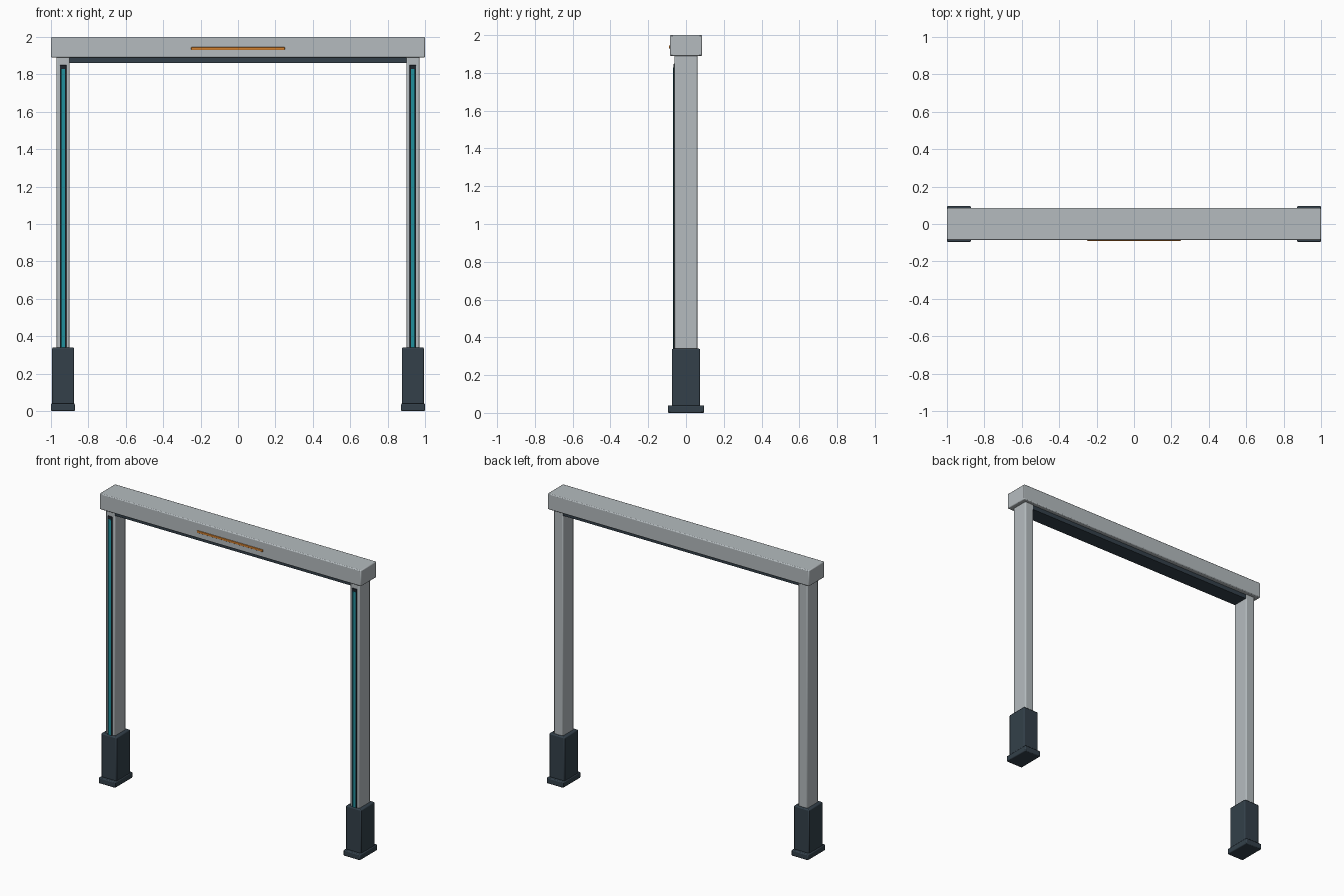
import bpy

cube = bpy.data.objects.get("Cube")
if cube:
    bpy.data.objects.remove(cube, do_unlink=True)


def material(name, rgb):
    m = bpy.data.materials.new(name)
    m.use_nodes = True
    m.diffuse_color = (*rgb, 1)
    bsdf = next(n for n in m.node_tree.nodes if n.type == "BSDF_PRINCIPLED")
    bsdf.inputs["Base Color"].default_value = (*rgb, 1)
    return m


METAL = material("light grey metal", (0.46, 0.50, 0.52))
SLATE = material("dark slate", (0.033, 0.051, 0.068))
BLACK = material("near black trim", (0.012, 0.018, 0.025))
TEAL = material("teal light", (0.015, 0.28, 0.34))
ORANGE = material("orange accent", (0.65, 0.22, 0.03))


def box(name, x, y, z, mat, bevel=0.0):
    """Box spanning the (low, high) pairs x, y, z, with softened edges."""
    spans = (x, y, z)
    bpy.ops.mesh.primitive_cube_add(size=1, location=[(a + b) / 2 for a, b in spans])
    ob = bpy.context.object
    ob.name = name
    ob.scale = [b - a for a, b in spans]
    bpy.ops.object.transform_apply(location=False, rotation=False, scale=True)
    ob.data.materials.append(mat)
    if bevel:
        mod = ob.modifiers.new("soft edges", "BEVEL")
        mod.width = bevel
        mod.segments = 2
        bpy.ops.object.shade_smooth_by_angle()
    return ob


def around(centre, half):
    return (centre - half, centre + half)


# Top beam, its recessed underside and the front accent bar
box("top_beam", (-1, 1), around(0, 0.085), (1.89, 2.0), METAL, 0.006)
box("beam_underside", (-0.905, 0.905), around(0, 0.055), (1.86, 1.895), SLATE)
box("accent_bar", (-0.25, 0.25), (-0.09, -0.08), (1.93, 1.945), ORANGE, 0.002)

# Legs on both sides
for side, s in (("right", -1), ("left", 1)):
    cx = s * 0.935
    box(f"{side}_post", around(cx, 0.035), around(0, 0.06), (0.3, 1.9), METAL, 0.008)
    box(f"{side}_light_channel", around(cx, 0.018), (-0.065, -0.05), (0.32, 1.85), BLACK, 0.003)
    box(f"{side}_light_strip", around(cx, 0.011), (-0.068, -0.06), (0.32, 1.83), TEAL, 0.002)
    box(f"{side}_base_block", around(cx, 0.059), around(0, 0.075), (0.035, 0.34), SLATE, 0.007)
    box(f"{side}_foot_plate", around(s * 0.936, 0.064), around(0, 0.096), (0, 0.04), SLATE, 0.006)
